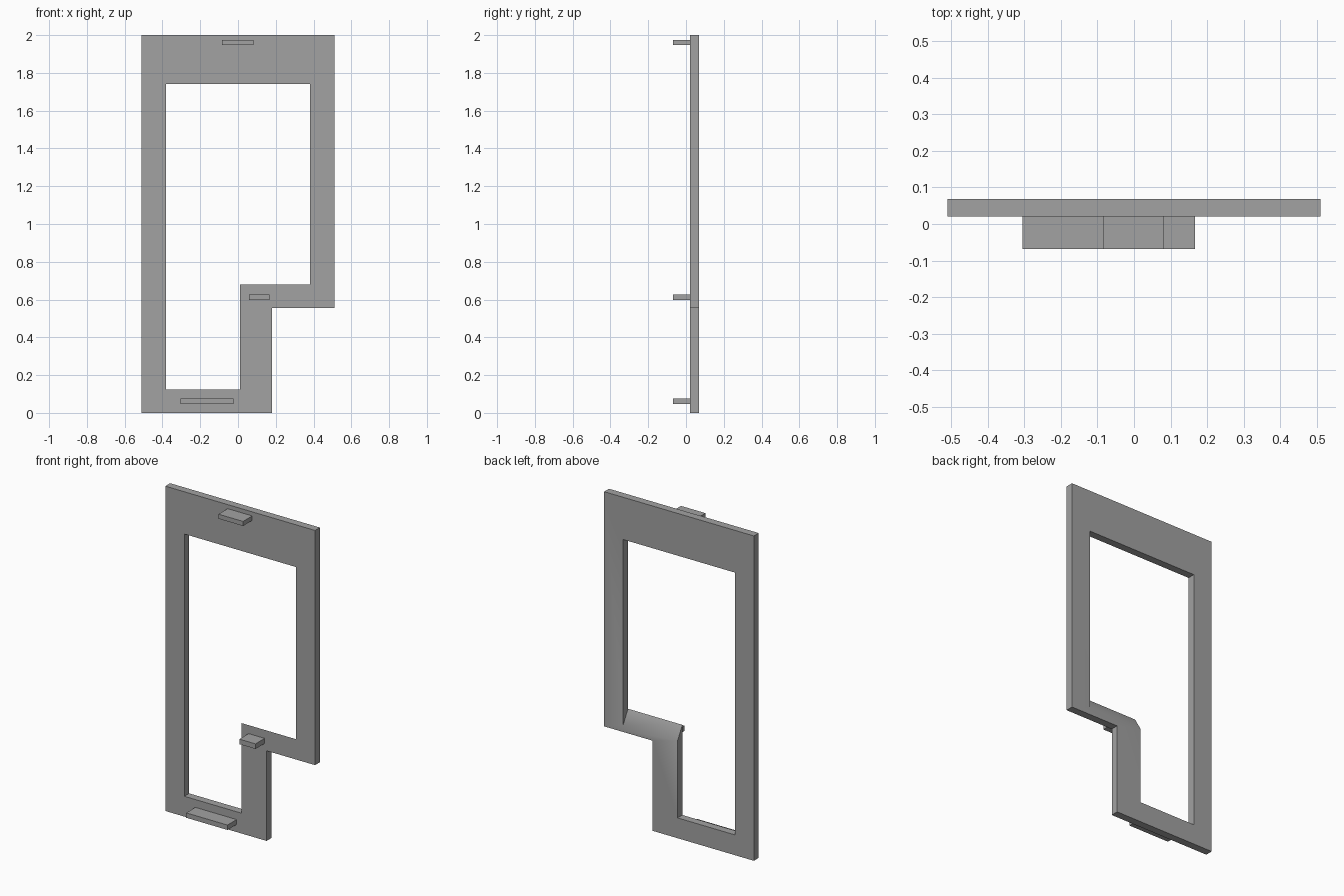
import bpy, bmesh, math

if "Cube" in bpy.data.objects:
    bpy.data.objects.remove(bpy.data.objects["Cube"], do_unlink=True)

COLOUR = (0.36, 0.36, 0.36, 1)
grey = bpy.data.materials.new("mid grey")
grey.use_nodes = True
grey.diffuse_color = COLOUR
grey.node_tree.nodes["Principled BSDF"].inputs["Base Color"].default_value = COLOUR

FRONT, PLATE_FRONT, BACK = -0.068, 0.021, 0.068


def finish(bm, name):
    bmesh.ops.recalc_face_normals(bm, faces=bm.faces)
    mesh = bpy.data.meshes.new(name)
    bm.to_mesh(mesh)
    bm.free()
    mesh.materials.append(grey)
    obj = bpy.data.objects.new(name, mesh)
    bpy.context.collection.objects.link(obj)
    return obj


# Stepped frame: matching outer and inner outlines joined by quads
def stepped_outline(left, right, notch_x, bottom, notch_z, top):
    return [(left, bottom), (notch_x, bottom), (notch_x, notch_z),
            (right, notch_z), (right, top), (left, top)]


outer = stepped_outline(-0.51, 0.51, 0.18, 0, 0.555, 2)
inner_front = stepped_outline(-0.38, 0.38, 0.01, 0.125, 0.68, 1.74)
# The step's ledge slopes down towards the back
inner_back = stepped_outline(-0.38, 0.38, 0.01, 0.125, 0.60, 1.74)

bm = bmesh.new()
rings = [[bm.verts.new((x, y, z)) for x, z in outline]
         for outline, y in ((outer, PLATE_FRONT), (inner_front, PLATE_FRONT),
                            (inner_back, BACK), (outer, BACK))]
for r, ring in enumerate(rings):
    following = rings[(r + 1) % len(rings)]
    for i in range(len(ring)):
        j = (i + 1) % len(ring)
        bm.faces.new((ring[i], ring[j], following[j], following[i]))
frame = finish(bm, "stepped_frame")

# Smooth only the shallow edge at the back of the sloping ledge
bpy.ops.object.select_all(action='DESELECT')
frame.select_set(True)
bpy.context.view_layer.objects.active = frame
bpy.ops.object.shade_smooth_by_angle(angle=math.radians(40))


# Mounting tabs on the front
def tab(name, x0, x1, z0, z1):
    bm = bmesh.new()
    bmesh.ops.create_cube(bm, size=1)
    bmesh.ops.scale(bm, vec=(x1 - x0, PLATE_FRONT - FRONT, z1 - z0), verts=bm.verts)
    bmesh.ops.translate(bm, vec=((x0 + x1) / 2, (FRONT + PLATE_FRONT) / 2, (z0 + z1) / 2),
                        verts=bm.verts)
    finish(bm, name)


tab("top_tab", -0.085, 0.082, 1.947, 1.975)
tab("step_tab", 0.057, 0.167, 0.597, 0.628)
tab("bottom_tab", -0.305, -0.024, 0.047, 0.077)
